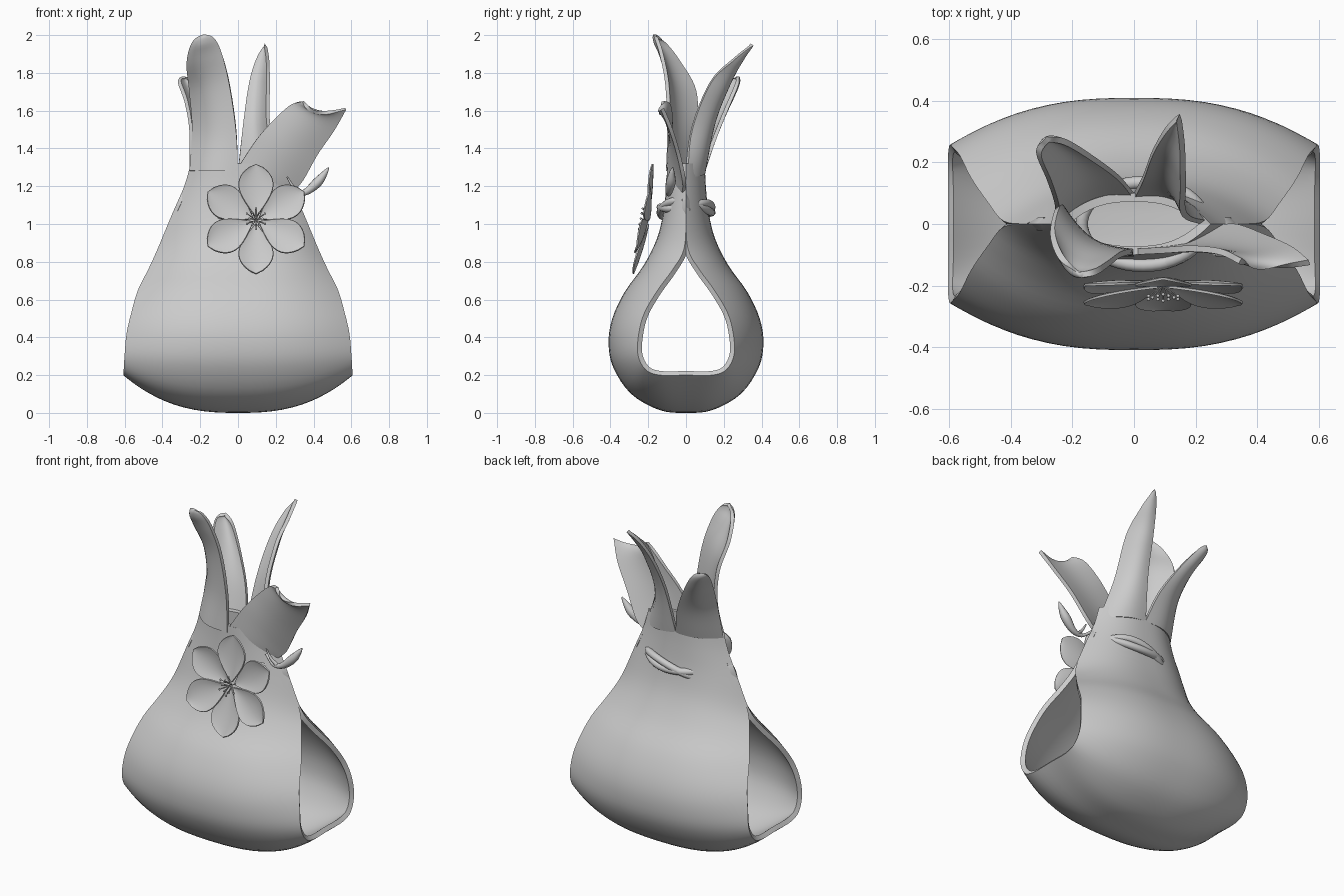
import bpy, bmesh, math
from mathutils import Vector

cube = bpy.data.objects.get("Cube")
if cube:
    bpy.data.objects.remove(cube, do_unlink=True)

clay = bpy.data.materials.new("pale_grey_clay")
clay.use_nodes = True
GREY = (0.6, 0.6, 0.6, 1)
clay.diffuse_color = GREY
clay.node_tree.nodes["Principled BSDF"].inputs["Base Color"].default_value = GREY


def spline(points, steps):
    """Smooth curve through points of any dimension."""
    p = [Vector(q) for q in points]
    p = [p[0] * 2 - p[1]] + p + [p[-1] * 2 - p[-2]]
    out = []
    for i in range(1, len(p) - 2):
        a, b, c, d = p[i - 1:i + 3]
        for k in range(steps):
            t = k / steps
            out.append((b * 2 + (c - a) * t + (a * 2 - b * 5 + c * 4 - d) * t ** 2
                        + (b * 3 - a - c * 3 + d) * t ** 3) / 2)
    return out + [p[-2]]


def finish(obj):
    bpy.ops.object.select_all(action='DESELECT')
    bpy.context.view_layer.objects.active = obj
    obj.select_set(True)
    for mod in list(obj.modifiers):
        bpy.ops.object.modifier_apply(modifier=mod.name)
    bpy.ops.object.shade_smooth_by_angle(angle=math.radians(50))


def sheet(name, rows, thickness, offset=0):
    """Thin shell through a grid of points."""
    bm = bmesh.new()
    grid = [[bm.verts.new(v) for v in row] for row in rows]
    for a, b in zip(grid, grid[1:]):
        for j in range(len(a) - 1):
            bm.faces.new((a[j], b[j], b[j + 1], a[j + 1]))
    bmesh.ops.remove_doubles(bm, verts=bm.verts, dist=0.0005)
    mesh = bpy.data.meshes.new(name)
    bm.to_mesh(mesh)
    bm.free()
    mesh.materials.append(clay)
    obj = bpy.data.objects.new(name, mesh)
    bpy.context.collection.objects.link(obj)
    mod = obj.modifiers.new("thickness", 'SOLIDIFY')
    mod.thickness, mod.offset = thickness, offset
    finish(obj)


def tube(name, points, radii, cyclic=False):
    """Round tube along points with a radius at each."""
    curve = bpy.data.curves.new(name, 'CURVE')
    curve.dimensions = '3D'
    curve.bevel_depth, curve.bevel_resolution = 1, 3
    curve.use_fill_caps = True
    line = curve.splines.new('POLY')
    line.points.add(len(points) - 1)
    line.use_cyclic_u = cyclic
    for q, v, r in zip(line.points, points, radii):
        q.co, q.radius = (*v, 1), r
    curve.materials.append(clay)
    obj = bpy.data.objects.new(name, curve)
    bpy.context.collection.objects.link(obj)
    bpy.ops.object.select_all(action='DESELECT')
    bpy.context.view_layer.objects.active = obj
    obj.select_set(True)
    bpy.ops.object.convert(target='MESH')
    finish(bpy.context.view_layer.objects.active)


# Body: sling-like wrap; middle y, z, then rim y, z and rim x, from bottom to neck
half = [(0, 0, 0, .2, .605), (.14, .015, .14, .2, .605), (.29, .1, .215, .23, .605),
        (.385, .24, .255, .31, .6), (.41, .37, .25, .42, .59), (.39, .5, .22, .53, .565),
        (.325, .64, .15, .65, .53), (.225, .78, .07, .76, .475), (.155, .92, .01, .87, .425),
        (.12, 1.06, 0, 1.05, .35), (.105, 1.2, 0, 1.2, .285), (.1, 1.32, 0, 1.32, .25)]
front = [(-a, b, -c, d, e) for a, b, c, d, e in half[:0:-1]]
rows = []
for yc, zc, ye, ze, x in spline(front + half, 4):
    row = []
    for j in range(33):
        u = math.sin((j / 16 - 1) * math.pi / 2)
        f = abs(u) ** 2.6
        row.append((u * x, yc + (ye - yc) * f, zc + (ze - zc) * f))
    rows.append(row)
sheet("body_wrap", rows, .028, -1)


# Leaves rising from the neck
def leaf(name, left, right, bulge, notch=0):
    a, b = spline(left, 6), spline(right, 6)
    rows = []
    for i, (p, q) in enumerate(zip(a, b)):
        end = (i / (len(a) - 1)) ** 10
        width = min(1, (q - p).length / .15)
        row = []
        for j in range(13):
            s = math.sin(math.pi * j / 12)
            row.append(p.lerp(q, j / 12) + Vector(bulge) * s * width
                       - Vector((notch, 0, notch)) * s * end)
        rows.append(row)
    sheet(name, rows, .02)


leaf("front_right_leaf",
     [(-.25, 0, 1.28), (-.235, .05, 1.5), (-.25, .05, 1.7), (-.265, -.03, 1.85),
      (-.235, -.11, 1.96), (-.17, -.165, 2)],
     [(0, -.095, 1.28), (-.01, -.09, 1.5), (-.045, -.1, 1.74), (-.085, -.13, 1.9),
      (-.125, -.155, 1.98), (-.17, -.165, 2)], (-.015, -.035, 0))
leaf("front_left_leaf",
     [(0, -.09, 1.3), (.1, -.085, 1.45), (.19, -.08, 1.55), (.28, -.09, 1.63), (.345, -.12, 1.65)],
     [(.28, -.01, 1.17), (.34, -.01, 1.23), (.42, -.04, 1.37), (.51, -.08, 1.5), (.57, -.125, 1.61)],
     (0, -.02, 0), .04)
leaf("back_left_leaf",
     [(0, .09, 1.28), (.03, .15, 1.55), (.06, .23, 1.75), (.1, .3, 1.88), (.145, .35, 1.95)],
     [(.25, 0, 1.24), (.165, .03, 1.5), (.16, .13, 1.75), (.157, .25, 1.87), (.145, .35, 1.95)],
     (.01, .035, 0))
leaf("back_right_leaf",
     [(-.25, 0, 1.28), (-.25, .06, 1.5), (-.275, .14, 1.65), (-.31, .23, 1.755), (-.28, .275, 1.78)],
     [(0, .09, 1.28), (-.05, .15, 1.45), (-.13, .21, 1.6), (-.22, .265, 1.73), (-.28, .275, 1.78)],
     (-.015, .035, 0))

# Cord strands looped through the neck
for side in (-1, 1):
    loop = []
    for k in range(48):
        a = math.tau * k / 48
        x = .2 * math.cos(a) + .03
        loop.append((x, .135 * math.sin(a), 1.07 + .15 * x + side * .02 * math.cos(a * 2 + .8)))
    tube(f"neck_cord_{'upper' if side > 0 else 'lower'}", loop, [.021] * 48, True)

# Flower: six cupped petals on a tilted plane
centre = Vector((.095, -.195, 1.02))
up = Vector((0, .19, 1)).normalized()
across = Vector((1, 0, 0))
out = across.cross(up)
for n in range(6):
    a = math.radians(30 + 60 * n)
    along = across * math.cos(a) + up * math.sin(a)
    side = across * -math.sin(a) + up * math.cos(a)
    rows = []
    for i in range(17):
        t = i / 16
        w = .09 * max(0, math.sin(math.pi * t ** 1.4)) ** .7 + .004 * (1 - t)
        rows.append([centre + along * (.02 + .275 * t) + side * w * j / 4
                     + out * (.03 * t * t + .02 * (j / 4) ** 2 * w / .09 + (n % 2) * .008)
                     for j in range(-4, 5)])
    sheet(f"petal_{n + 1}", rows, .008)

# Stamens with small round tips
for n in range(12):
    a = math.tau * n / 12
    reach = .055 if n % 2 else .035
    tip = centre + (across * math.cos(a) + up * math.sin(a)) * reach + out * .045
    tube(f"stamen_{n + 1}", [centre, centre.lerp(tip, .5), tip], [.002] * 3)
    bpy.ops.mesh.primitive_uv_sphere_add(segments=8, ring_count=6, radius=.006, location=tip)
    ball = bpy.context.object
    ball.name = f"stamen_tip_{n + 1}"
    ball.data.materials.append(clay)
    finish(ball)

# Bud on a short stem beside the flower
path = spline([(.24, -.07, 1.2), (.3, -.09, 1.16), (.36, -.09, 1.17), (.42, -.08, 1.22),
               (.46, -.075, 1.27), (.48, -.07, 1.3)], 5)
size = spline([(.008, 0), (.01, 0), (.018, 0), (.026, 0), (.015, 0), (.003, 0)], 5)
tube("bud", path, [s[0] for s in size])
tube("bud_sepal", spline([(.33, -.09, 1.16), (.29, -.1, 1.2), (.26, -.1, 1.25)], 4),
     [.012 - .001 * k for k in range(9)])
